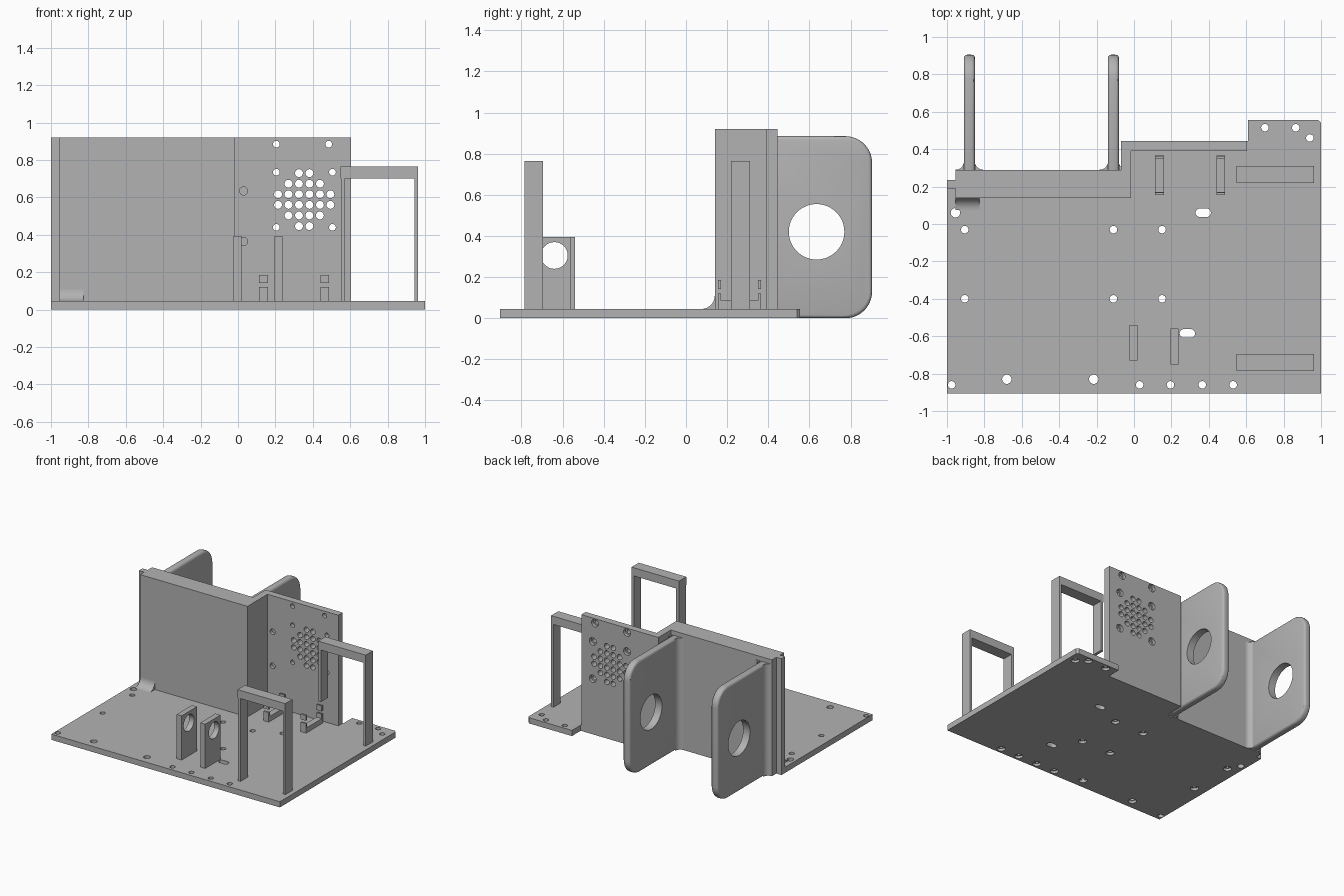
import bpy, bmesh, math
from mathutils import Vector

if "Cube" in bpy.data.objects:
    bpy.data.objects.remove(bpy.data.objects["Cube"], do_unlink=True)

grey = bpy.data.materials.new("plain grey")
grey.use_nodes = True
grey.diffuse_color = (0.45, 0.45, 0.45, 1)
grey.node_tree.nodes["Principled BSDF"].inputs["Base Color"].default_value = (0.45, 0.45, 0.45, 1)


def place(axis, a, b, t):
    return {"x": (t, a, b), "y": (a, t, b), "z": (a, b, t)}[axis]


def prisms(name, axis, items):
    """Extrude each (outline, low, high) along an axis into one object."""
    bm = bmesh.new()
    for pts, lo, hi in items:
        low = [bm.verts.new(place(axis, a, b, lo)) for a, b in pts]
        high = [bm.verts.new(place(axis, a, b, hi)) for a, b in pts]
        bm.faces.new(low)
        bm.faces.new(high)
        n = len(pts)
        for i in range(n):
            j = (i + 1) % n
            bm.faces.new((low[i], low[j], high[j], high[i]))
    bmesh.ops.recalc_face_normals(bm, faces=bm.faces)
    mesh = bpy.data.meshes.new(name)
    bm.to_mesh(mesh)
    bm.free()
    mesh.materials.append(grey)
    ob = bpy.data.objects.new(name, mesh)
    bpy.context.collection.objects.link(ob)
    return ob


def rect(a0, a1, b0, b1):
    return [(a0, b0), (a1, b0), (a1, b1), (a0, b1)]


def arc(a, b, r, start, end, n):
    step = math.radians(end - start) / n
    s = math.radians(start)
    return [(a + r * math.cos(s + step * i), b + r * math.sin(s + step * i)) for i in range(n + 1)]


def circle(a, b, r, n=24):
    return arc(a, b, r, 0, 360, n)[:-1]


def slot(a, b, half, r):
    return arc(a + half, b, r, -90, 90, 10) + arc(a - half, b, r, 90, 270, 10)


def apply_modifier(ob, mod):
    bpy.ops.object.select_all(action="DESELECT")
    bpy.context.view_layer.objects.active = ob
    ob.select_set(True)
    bpy.ops.object.modifier_apply(modifier=mod.name)


def cut(ob, axis, items):
    cutter = prisms("cutter", axis, items)
    cutter.hide_render = True
    mod = ob.modifiers.new("holes", "BOOLEAN")
    mod.operation = "DIFFERENCE"
    mod.solver = "EXACT"
    mod.object = cutter
    apply_modifier(ob, mod)
    bpy.data.objects.remove(cutter, do_unlink=True)


def smooth(ob):
    bpy.ops.object.select_all(action="DESELECT")
    bpy.context.view_layer.objects.active = ob
    ob.select_set(True)
    bpy.ops.object.shade_smooth_by_angle(angle=math.radians(30))


FLOOR, TOP = 0.045, 0.92

# Base plate with stepped rear edge
base = prisms("base_plate", "z", [([
    (-1, -.905), (1, -.905), (1, .54), (.985, .555), (.61, .555), (.61, .445),
    (-.07, .445), (-.07, .29), (-.955, .29), (-.955, .235), (-1, .235)], 0, FLOOR)])
screws = [(x, y) for x in (-.905, -.11, .15) for y in (-.03, -.4)]
screws += [(x, -.86) for x in (-.975, .03, .195, .365, .53)]
screws += [(.7, .515), (.865, .515), (.94, .46)]
wide = [(-.68, -.83), (-.215, -.83), (-.955, .06)]
holes = [(circle(x, y, .02), -.1, .1) for x, y in screws]
holes += [(circle(x, y, .025), -.1, .1) for x, y in wide]
holes += [(slot(.37, .06, .018, .023), -.1, .1), (slot(.285, -.585, .018, .023), -.1, .1)]
cut(base, "z", holes)
# Counterbores on the underside
cut(base, "z", [(circle(x, y, .03 if x > -.97 else .023), -.1, .02) for x, y in screws + wide[:2]])
smooth(base)

# Stepped upright wall with an end tab
wall = prisms("upright_wall", "z", [([
    (-1, .19), (-.955, .19), (-.955, .14), (-.015, .14), (-.015, .39), (.605, .39),
    (.605, .445), (-.07, .445), (-.07, .29), (-.955, .29), (-.955, .235), (-1, .235)], FLOOR, TOP)])
vents = []
for row, count in enumerate((2, 4, 6, 6, 4, 2)):
    for k in range(count):
        vents.append((circle(.354 + (k - (count - 1) / 2) * .056, .73 - row * .0566, .021, 20), .3, .6))
mounts = [(.205, .885), (.485, .885), (.205, .735), (.505, .735), (.205, .44), (.505, .44)]
vents += [(circle(x, z, .018, 20), .3, .6) for x, z in mounts]
vents += [(circle(.03, z, .022, 20), .3, .415) for z in (.635, .365)]
cut(wall, "y", vents)
cut(wall, "y", [(circle(x, z, .03), .42, .6) for x, z in mounts])
smooth(wall)

# Curved gusset at the foot of the wall
gusset = prisms("wall_foot_gusset", "x", [(
    [(.145, FLOOR)] + [(.145, FLOOR + .065)] + arc(.075, FLOOR + .065, .065, 0, -90, 10), -.955, -.825)])
smooth(gusset)

# Two rounded rear fins with large round openings
R = .13
for side, x in (("right", -.88), ("left", -.11)):
    outline = [(.25, 0)] + arc(.905 - R, R, R, -90, 0, 12) + arc(.905 - R, .885 - R, R, 0, 90, 12) + [(.25, .885)]
    fin = prisms("rear_fin_" + side, "x", [(outline, x - .03, x + .03)])
    bev = fin.modifiers.new("rim", "BEVEL")
    bev.width = .018
    bev.segments = 3
    bev.limit_method = "ANGLE"
    bev.angle_limit = math.radians(50)
    apply_modifier(fin, bev)
    cut(fin, "x", [(circle(.635, .42, .135, 48), x - .1, x + .1)])
    smooth(fin)
    # Concave blends between fin and wall
    blends = []
    for s in (-1, 1):
        edge = x + s * .029
        curve = [(edge + s * (.045 - a), b) for a, b in arc(0, .335, .045, 0, -90, 8)]
        blends.append(([(edge, .285)] + curve + [(edge + s * .045, .285)], 0, .885))
    smooth(prisms("fin_blend_" + side, "z", blends))

# Two portal frames; the rear one has a short inner post
for name, y, inner in (("front", -.785, FLOOR), ("rear", .22, .29)):
    prisms(name + "_portal_frame", "y", [([
        (.55, inner), (.572, inner), (.572, .7), (.943, .7), (.943, FLOOR),
        (.963, FLOOR), (.963, .765), (.547, .765), (.547, .7), (.55, .7)], y, y + .09)])

# Pair of upright bearing plates
for side, x, y in (("right", -.025, -.73), ("left", .195, -.75)):
    plate = prisms("bearing_plate_" + side, "x", [(rect(y, y + .19, FLOOR, .395), x, x + .043)])
    cut(plate, "x", [(circle(-.64, .305, .065, 32), x - .1, x + .1)])
    smooth(plate)

# Low cradle brackets with end tips and blocks above them
for side, x in (("right", .113), ("left", .44)):
    prisms("cradle_bracket_" + side, "x", [([
        (.155, FLOOR), (.365, FLOOR), (.365, .12), (.35, .12), (.35, .085),
        (.17, .085), (.17, .12), (.155, .12)], x, x + .047)])
    prisms("cradle_blocks_" + side, "x", [
        (rect(a, a + .014, .143, .185), x, x + .047) for a in (.155, .35)])
